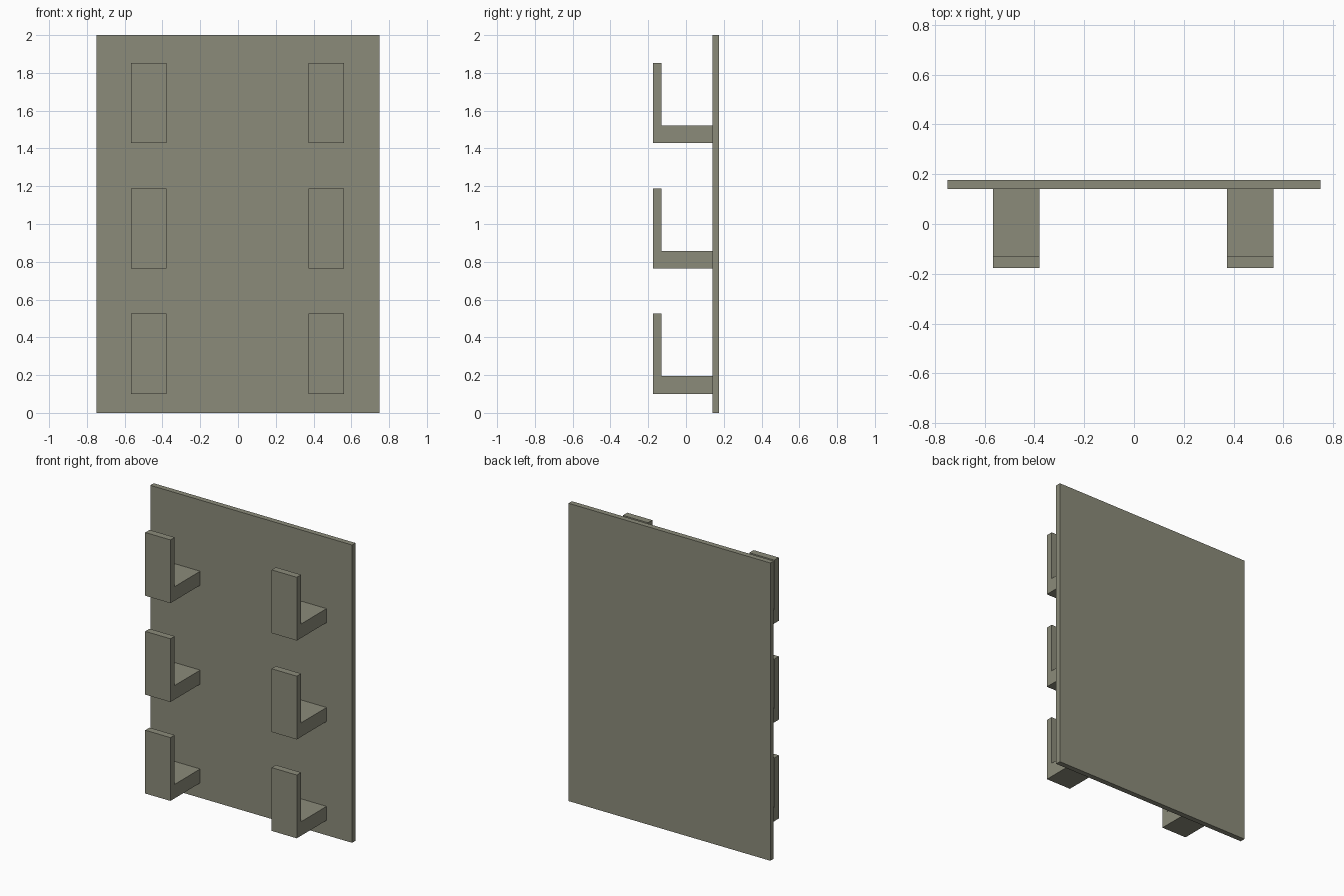
import bpy, bmesh

if "Cube" in bpy.data.objects:
    bpy.data.objects.remove(bpy.data.objects["Cube"])

mat = bpy.data.materials.new("grey_green_metal")
mat.diffuse_color = (0.26, 0.26, 0.195, 1)
mat.use_nodes = True
mat.node_tree.nodes["Principled BSDF"].inputs["Base Color"].default_value = mat.diffuse_color


def extrude_profile(name, profile, x0, x1):
    """Extrude a closed (y, z) profile from x0 to x1."""
    bm = bmesh.new()
    face = bm.faces.new([bm.verts.new((x0, y, z)) for y, z in profile])
    ext = bmesh.ops.extrude_face_region(bm, geom=[face])
    moved = [v for v in ext["geom"] if isinstance(v, bmesh.types.BMVert)]
    bmesh.ops.translate(bm, verts=moved, vec=(x1 - x0, 0, 0))
    bmesh.ops.recalc_face_normals(bm, faces=bm.faces)
    me = bpy.data.meshes.new(name)
    bm.to_mesh(me)
    bm.free()
    me.materials.append(mat)
    ob = bpy.data.objects.new(name, me)
    bpy.context.collection.objects.link(ob)
    return ob


# Back panel
FRONT, BACK, TIP = 0.14, 0.176, -0.176
extrude_profile("back_panel", [(FRONT, 0), (BACK, 0), (BACK, 2), (FRONT, 2)], -0.75, 0.75)

# L-shaped hooks: two columns of three
hook = [(FRONT, 0), (FRONT, 0.094), (-0.13, 0.094), (-0.13, 0.425), (TIP, 0.425), (TIP, 0)]
for side, x0, x1 in (("left", -0.566, -0.379), ("right", 0.373, 0.56)):
    for row in range(3):
        z0 = 0.1 + row * 0.664
        extrude_profile(f"{side}_hook_{row + 1}", [(y, z + z0) for y, z in hook], x0, x1)
